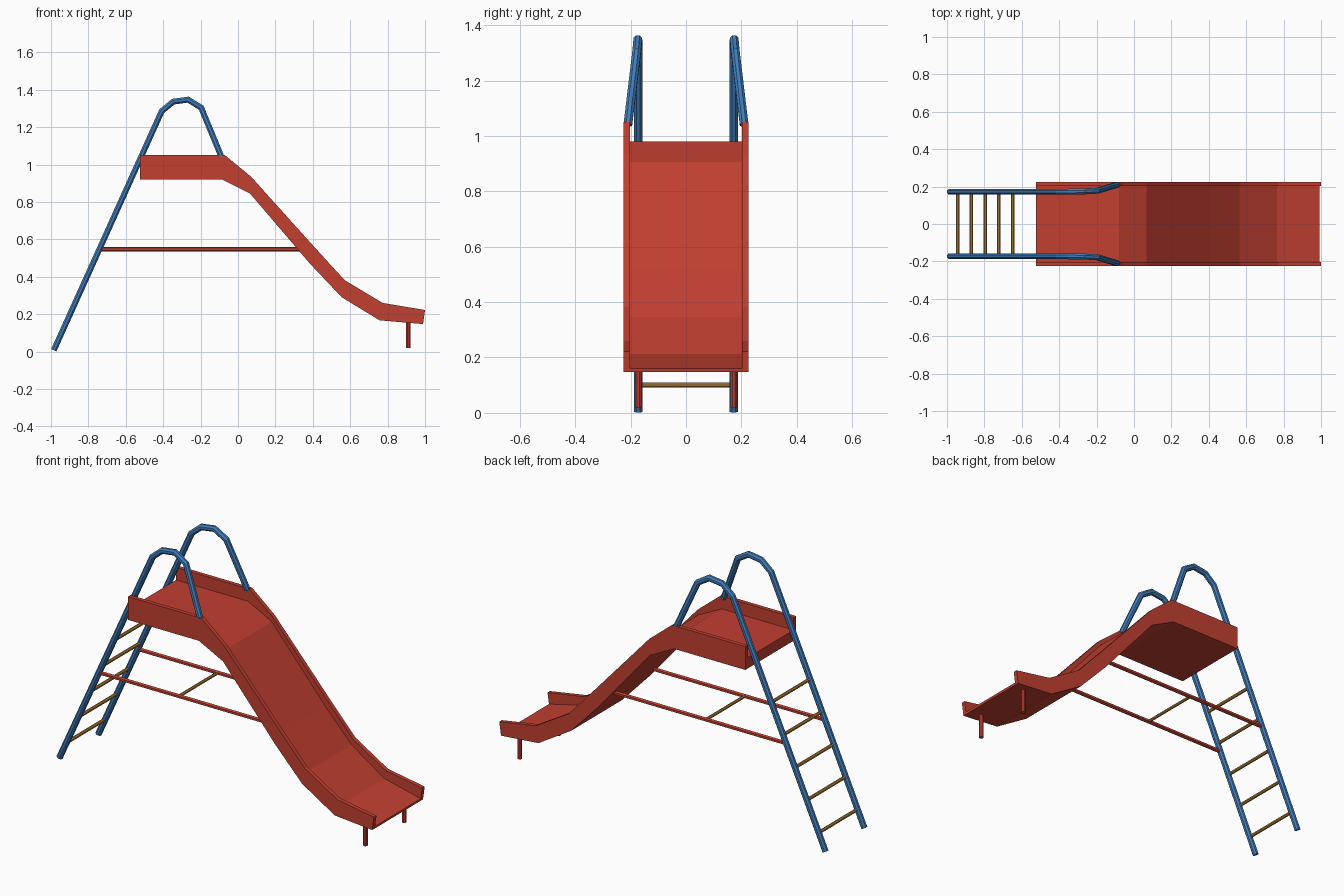
import bpy, bmesh, math
from mathutils import Vector

if "Cube" in bpy.data.objects:
    bpy.data.objects.remove(bpy.data.objects["Cube"])


def material(name, rgb):
    m = bpy.data.materials.new(name)
    m.diffuse_color = (*rgb, 1)
    m.use_nodes = True
    m.node_tree.nodes["Principled BSDF"].inputs["Base Color"].default_value = m.diffuse_color
    return m


RED = material("red paint", (0.54, 0.05, 0.031))
BLUE = material("blue paint", (0.055, 0.21, 0.51))
WOOD = material("amber", (0.51, 0.25, 0.045))


def finish(name, bm, mat):
    bmesh.ops.recalc_face_normals(bm, faces=bm.faces)
    me = bpy.data.meshes.new(name)
    bm.to_mesh(me)
    bm.free()
    me.materials.append(mat)
    ob = bpy.data.objects.new(name, me)
    bpy.context.collection.objects.link(ob)
    return ob


def skin(name, rings, mat):
    """Join closed rings of points into a capped solid."""
    bm = bmesh.new()
    vs = [[bm.verts.new(p) for p in r] for r in rings]
    n = len(vs[0])
    for a, b in zip(vs, vs[1:]):
        for i in range(n):
            j = (i + 1) % n
            bm.faces.new((a[i], a[j], b[j], b[i]))
    bm.faces.new(vs[0])
    bm.faces.new(vs[-1])
    return finish(name, bm, mat)


def tube(name, path, half, mat, sides=8):
    """Sweep a regular polygon (half = flat-to-centre distance) with mitred bends."""
    pts = [Vector(p) for p in path]
    rad = half / math.cos(math.pi / sides)
    rings = []
    for i, p in enumerate(pts):
        d_in = (p - pts[i - 1]).normalized() if i else None
        d_out = (pts[i + 1] - p).normalized() if i < len(pts) - 1 else None
        d_in, d_out = d_in or d_out, d_out or d_in
        t = (d_in + d_out).normalized()
        ref = Vector((1, 0, 0)) if abs(t.y) > 0.9 else Vector((0, 1, 0))
        u = (ref - t * ref.dot(t)).normalized()
        v = t.cross(u) / max(t.dot(d_in), 0.5)
        ring = []
        for k in range(sides):
            a = 2 * math.pi * (k + 0.5) / sides
            ring.append(p + u * rad * math.cos(a) + v * rad * math.sin(a))
        rings.append(ring)
    return skin(name, rings, mat)


# Slide chute: stations of (wall top, bed top, underside), each as x, z
stations = [
    ((-0.525, 1.05), (-0.525, 0.98), (-0.525, 0.92)),
    ((-0.07, 1.05), (-0.08, 0.98), (-0.085, 0.92)),
    ((0.07, 0.935), (0.068, 0.905), (0.064, 0.845)),
    ((0.41, 0.557), (0.40, 0.52), (0.387, 0.467)),
    ((0.57, 0.382), (0.563, 0.347), (0.555, 0.29)),
    ((0.773, 0.26), (0.765, 0.213), (0.757, 0.167)),
    ((1.0, 0.222), (0.991, 0.16), (0.989, 0.147)),
]
WO, WI = 0.225, 0.202
rings = []
for top, bed, low in stations:
    layout = [(-WO, low), (-WO, top), (-WI, top), (-WI, bed),
              (WI, bed), (WI, top), (WO, top), (WO, low)]
    rings.append([(x, y, z) for y, (x, z) in layout])
skin("slide_chute", rings, RED)

for s, side in ((-1, "front"), (1, "back")):
    # Ladder pole that bends over into the handrail
    tube(side + "_ladder_rail",
         [(-0.985, s * 0.172, 0.007), (-0.408, s * 0.172, 1.285),
          (-0.347, s * 0.173, 1.336), (-0.267, s * 0.174, 1.347),
          (-0.197, s * 0.178, 1.304), (-0.088, s * 0.21, 1.04)],
         0.0155, BLUE)
    # Horizontal brace from pole to chute
    tube(side + "_brace", [(-0.74, s * 0.172, 0.547), (0.345, s * 0.172, 0.547)],
         0.01, RED, 6)
    # Short leg under the chute end
    tube(side + "_end_leg", [(0.91, s * 0.172, 0.02), (0.91, s * 0.172, 0.165)],
         0.0115, RED, 8)

# Ladder rungs
for i in range(5):
    x = -0.943 + i * 0.0735
    z = 0.007 + (x + 0.985) * 2.215
    tube(f"rung_{i + 1}", [(x, -0.17, z), (x, 0.17, z)], 0.0088, WOOD, 8)

# Cross bar between the braces
tube("brace_cross_bar", [(-0.245, -0.17, 0.547), (-0.245, 0.17, 0.547)], 0.008, WOOD, 8)
